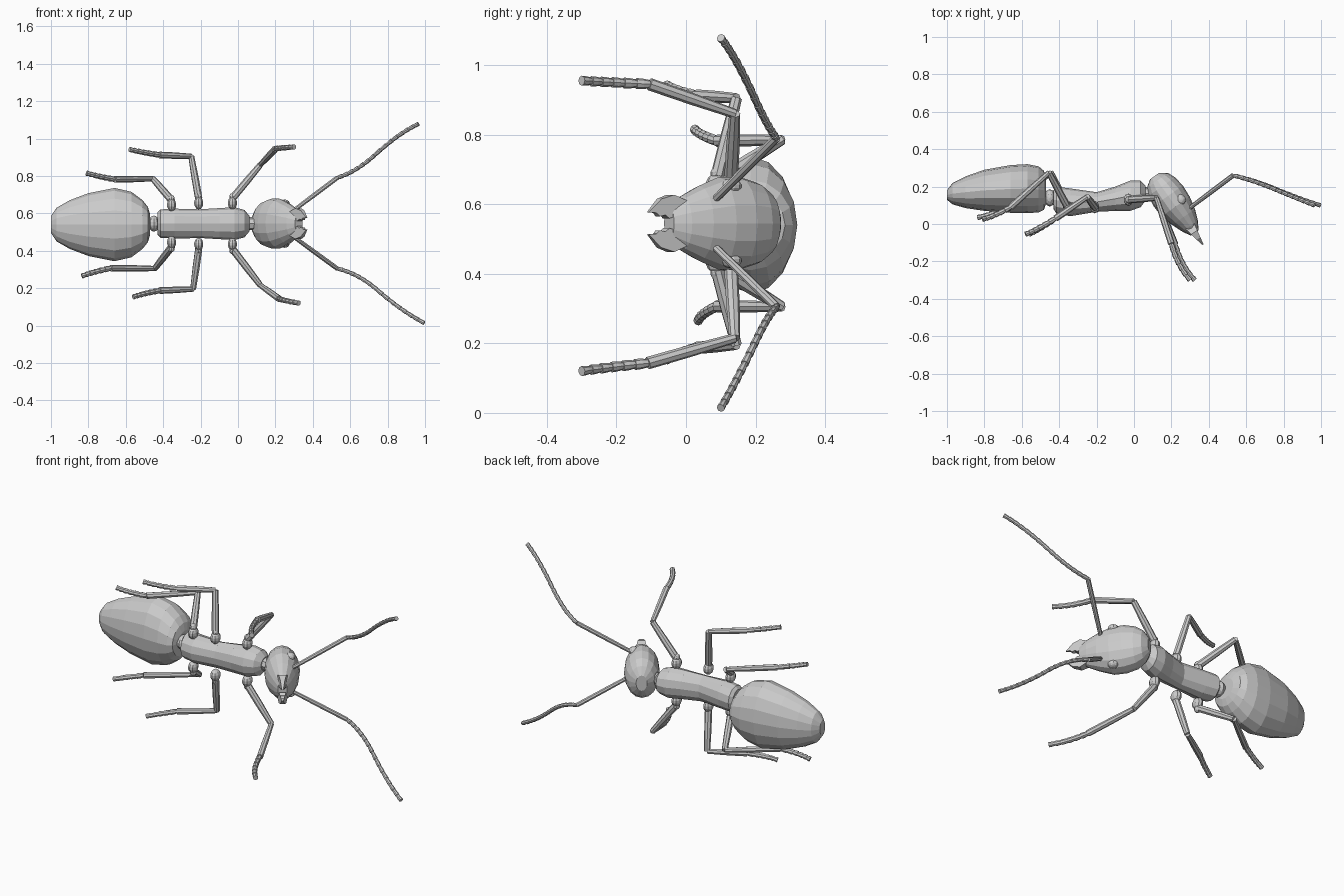
import bpy, bmesh, math
from mathutils import Vector, Matrix

if "Cube" in bpy.data.objects:
    bpy.data.objects.remove(bpy.data.objects["Cube"])

CZ = 0.545  # plane of symmetry (the insect lies along x, its back towards +y)


def finish(name, bm):
    bmesh.ops.recalc_face_normals(bm, faces=bm.faces)
    me = bpy.data.meshes.new(name)
    bm.to_mesh(me)
    bm.free()
    ob = bpy.data.objects.new(name, me)
    bpy.context.collection.objects.link(ob)
    return ob


def skin(bm, rings):
    """Bridge consecutive rings of points and cap both ends."""
    vs = [[bm.verts.new(p) for p in r] for r in rings]
    n = len(vs[0])
    for a, b in zip(vs, vs[1:]):
        for i in range(n):
            j = (i + 1) % n
            bm.faces.new((a[i], a[j], b[j], b[i]))
    bm.faces.new(vs[0][::-1])
    bm.faces.new(vs[-1])


def loft(name, origin, angle, stations, n=16):
    """Body part: stations (t, low, high, half_width) along an axis in the xy plane."""
    d = Vector((math.cos(angle), math.sin(angle), 0))
    p = Vector((-d.y, d.x, 0))
    rings = []
    for t, lo, hi, w in stations:
        c = Vector(origin) + d * t + p * (lo + hi) / 2
        rings.append([c + p * math.cos(a) * (hi - lo) / 2 + Vector((0, 0, w * math.sin(a)))
                      for a in (2 * math.pi * i / n for i in range(n))])
    bm = bmesh.new()
    skin(bm, rings)
    return finish(name, bm)


def rod(bm, a, b, ra, rb, n=8):
    """Tapered rod between two points."""
    a, b = Vector(a), Vector(b)
    q = (b - a).to_track_quat('Z', 'Y')
    circ = [Vector((math.cos(2 * math.pi * i / n), math.sin(2 * math.pi * i / n), 0)) for i in range(n)]
    mid = (a + b) / 2
    skin(bm, [[c + q @ (v * r) for v in circ]
              for c, r in ((a, ra), (mid, (ra + rb) / 2 * 1.08), (b, rb))])


def segmented(bm, path, count, r0, r1):
    """Chain of flared segments along a quadratic curve through three controls."""
    a, c, b = (Vector(p) for p in path)
    pts = [a * (1 - t) ** 2 + c * 2 * t * (1 - t) + b * t * t for t in (i / count for i in range(count + 1))]
    for i in range(count):
        r = r0 + (r1 - r0) * i / count
        rod(bm, pts[i], pts[i + 1], r * 0.75, r)


def ball(bm, c, r, seg=10, rings=7):
    bmesh.ops.create_uvsphere(bm, u_segments=seg, v_segments=rings, radius=1,
                              matrix=Matrix.Translation(c) @ Matrix.Diagonal((*r, 1)))


# Abdomen
loft("abdomen", (0, 0, 0.54), 0, [
    (-1.0, .13, .18, .045), (-.97, .105, .22, .09), (-.9, .085, .255, .13), (-.8, .07, .29, .168),
    (-.66, .06, .315, .196), (-.57, .058, .32, .175), (-.51, .062, .308, .13), (-.482, .075, .285, .095),
    (-.47, .11, .24, .055)])

# Waist node and neck
bm = bmesh.new()
ball(bm, (-.45, .14, CZ), (.032, .048, .043))
finish("waist", bm)
bm = bmesh.new()
rod(bm, (.04, .165, CZ), (.12, .16, CZ), .035, .03)
finish("neck", bm)

# Thorax
loft("thorax", (0, 0, CZ), 0, [
    (-.43, .08, .18, .06), (-.415, .055, .2, .076), (-.34, .042, .19, .08), (-.2, .065, .17, .077),
    (-.1, .07, .2, .083), (-.02, .07, .232, .088), (.035, .09, .232, .073), (.062, .125, .205, .04)], 12)

# Head, tilted down towards the jaws
HEAD, ANG = Vector((.115, .25, CZ)), math.atan2(-.818, .575)
loft("head", HEAD, ANG, [
    (-.008, -.03, .03, .045), (.02, -.07, .068, .09), (.06, -.09, .085, .118), (.12, -.097, .094, .134),
    (.19, -.095, .09, .133), (.26, -.074, .075, .108), (.32, -.05, .052, .08), (.365, -.025, .025, .05)])
HD = Vector((math.cos(ANG), math.sin(ANG), 0))
HP = Vector((-HD.y, HD.x, 0))

# Eyes and jaws
outline = [(.32, .025), (.32, .065), (.36, .082), (.4, .07), (.44, .032), (.415, .03),
           (.405, .02), (.388, .024), (.375, .014), (.35, .022)]
for s, side in ((1, "upper"), (-1, "lower")):
    bm = bmesh.new()
    ball(bm, (.25, .13, CZ + s * .107), (.028, .03, .022))
    finish("eye_" + side, bm)
    bm = bmesh.new()
    skin(bm, [[HEAD + HD * t + HP * k * (.46 - t) * .2 + Vector((0, 0, s * z)) for t, z in outline]
              for k in (-1, 1)])
    finish("jaw_" + side, bm)

# Antennae: long first joint, then a wavy segmented whip
for side, base, elbow, c1, mid, c2, tip in (
        ("upper", (.29, .08, .61), (.53, .26, .79), (.63, .235, .82), (.73, .195, .91), (.86, .14, 1.03), (.965, .1, 1.078)),
        ("lower", (.29, .08, .48), (.53, .26, .305), (.64, .235, .28), (.74, .195, .195), (.87, .14, .08), (.995, .1, .014))):
    bm = bmesh.new()
    rod(bm, base, elbow, .011, .013)
    segmented(bm, (elbow, c1, mid), 7, .012, .012)
    segmented(bm, (mid, c2, tip), 8, .012, .012)
    finish("antenna_" + side, bm)

# Legs: hip x, hip y, hip offset from centre, then knee, ankle and toe
legs = {
    "front_leg_upper": (-.03, .13, .115, (.12, .14, .86), (.2, -.105, .945), (.3, -.3, .955)),
    "front_leg_lower": (-.03, .13, -.115, (.12, .14, .215), (.22, -.11, .143), (.325, -.3, .12)),
    "middle_leg_upper": (-.21, .09, .115, (-.25, .145, .905), (-.42, .03, .912), (-.58, -.055, .942)),
    "middle_leg_lower": (-.21, .09, -.115, (-.24, .145, .195), (-.42, .03, .187), (-.56, -.055, .153)),
    "hind_leg_upper": (-.355, .09, .105, (-.455, .275, .785), (-.66, .09, .782), (-.81, .025, .815)),
    "hind_leg_lower": (-.355, .09, -.105, (-.445, .275, .305), (-.68, .09, .307), (-.835, .035, .265)),
}
for name, (x, y, off, knee, ankle, toe) in legs.items():
    s = 1 if off > 0 else -1
    bm = bmesh.new()
    ball(bm, (x, y, CZ + off - s * .005), (.026, .034, .034))
    ball(bm, (x, y, CZ + off + s * .028), (.018, .02, .02))
    rod(bm, (x, y, CZ + off + s * .02), knee, .02, .016)
    rod(bm, knee, ankle, .014, .018)
    bend = (Vector(ankle) + Vector(toe)) / 2 + Vector((-.02, -.02, 0))
    segmented(bm, (ankle, bend, toe), 6, .016, .014)
    finish(name, bm)
